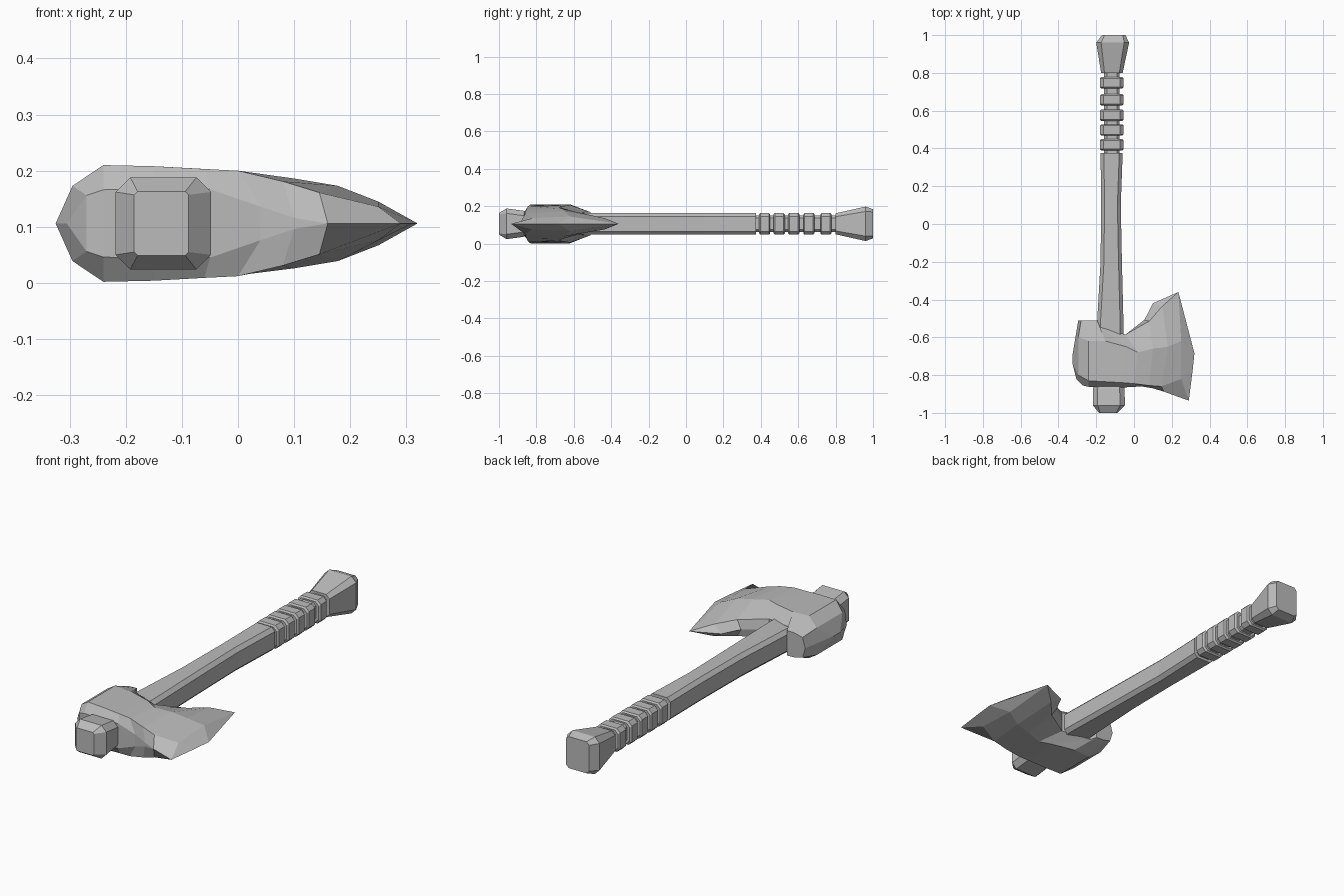
import bpy
import bmesh

MID_Z = 0.106  # height of the plane of symmetry

default_cube = bpy.data.objects.get("Cube")
if default_cube:
    bpy.data.objects.remove(default_cube, do_unlink=True)

grey = bpy.data.materials.new("plain grey")
grey.use_nodes = True
colour = (0.5, 0.5, 0.5, 1)
grey.diffuse_color = colour
grey.node_tree.nodes["Principled BSDF"].inputs["Base Color"].default_value = colour


def loft(name, rings, cap=True):
    """Join rings of equal point count into one flat-shaded object."""
    bm = bmesh.new()
    loops = [[bm.verts.new(point) for point in ring] for ring in rings]
    count = len(loops[0])
    for first, second in zip(loops, loops[1:]):
        for i in range(count):
            j = (i + 1) % count
            bm.faces.new((first[i], first[j], second[j], second[i]))
    if cap:
        bm.faces.new(loops[0])
        bm.faces.new(loops[-1])
    bmesh.ops.remove_doubles(bm, verts=bm.verts, dist=0.0005)
    bmesh.ops.recalc_face_normals(bm, faces=bm.faces)
    mesh = bpy.data.meshes.new(name)
    bm.to_mesh(mesh)
    bm.free()
    mesh.materials.append(grey)
    obj = bpy.data.objects.new(name, mesh)
    bpy.context.collection.objects.link(obj)
    return obj


def chamfered_ring(y, left, right, half_height, chamfer):
    """Rectangle with cut corners, standing across the handle axis."""
    centre, w, h = (left + right) / 2, (right - left) / 2, half_height
    corners = [(w, h - chamfer), (w - chamfer, h), (chamfer - w, h), (-w, h - chamfer)]
    corners += [(-x, -z) for x, z in corners]
    return [(centre + x, y, MID_Z + z) for x, z in corners]


def handle_part(name, stations):
    return loft(name, [chamfered_ring(*station) for station in stations])


# Long shaft, slightly waisted and passing through the head
handle_part("shaft", [
    (-0.88, -0.2, -0.06, 0.058, 0.018),
    (-0.55, -0.197, -0.055, 0.058, 0.018),
    (-0.2, -0.177, -0.064, 0.058, 0.018),
    (0.1, -0.174, -0.07, 0.058, 0.018),
    (0.375, -0.177, -0.06, 0.058, 0.018),
])

# Butt of the handle in front of the head
handle_part("handle_top", [
    (-0.84, -0.2, -0.06, 0.06, 0.02),
    (-0.87, -0.218, -0.05, 0.07, 0.026),
    (-0.96, -0.218, -0.048, 0.082, 0.026),
    (-1, -0.185, -0.088, 0.057, 0.006),
])

# Grip: thin core with five raised bands
handle_part("grip_core", [(y, -0.158, -0.077, 0.045, 0.014) for y in (0.36, 0.82)])
for number, y in enumerate((0.42, 0.498, 0.576, 0.657, 0.748)):
    profile = [(-0.03, 0.007), (-0.023, 0), (0.023, 0), (0.03, 0.007)]
    handle_part(f"grip_band_{number + 1}", [
        (y + dy, -0.18 + inset, -0.055 - inset, 0.058 - inset, 0.018)
        for dy, inset in profile])

# Flared pommel
handle_part("pommel", [
    (0.8, -0.174, -0.06, 0.056, 0.018),
    (0.96, -0.2, -0.026, 0.092, 0.026),
    (1, -0.17, -0.045, 0.078, 0.014),
])

# Axe head sections from poll to cutting edge: front edge, front crest,
# back crest, back edge as (x, y, half thickness), then the notch bevel
sections = [
    ((-.305, -.82, 0), (-.325, -.74, 0), (-.325, -.69, 0), (-.295, -.51, 0), 0),
    ((-.27, -.855, .05), (-.295, -.8, .067), (-.295, -.6, .067), (-.28, -.51, .05), 0),
    ((-.24, -.862, .06), (-.24, -.83, .104), (-.24, -.62, .104), (-.24, -.51, .06), 0),
    ((-.15, -.865, .062), (-.15, -.835, .102), (-.15, -.62, .1), (-.195, -.51, .062), 0),
    ((-.05, -.865, .061), (-.06, -.84, .097), (-.04, -.65, .096), (-.185, -.545, .062), 0),
    ((.04, -.86, .03), (0, -.845, .094), (.02, -.68, .09), (-.045, -.585, .05), 0),
    ((.1, -.87, .01), (.08, -.855, .075), (.1, -.66, .08), (.08, -.515, .04), .025),
    ((.16, -.888, 0), (.145, -.86, .055), (.178, -.65, .067), (.15, -.435, .03), .05),
    ((.29, -.935, 0), (.25, -.82, .03), (.25, -.62, .039), (.235, -.36, 0), 0),
    ((.29, -.935, 0), (.31, -.78, 0), (.32, -.685, 0), (.235, -.36, 0), 0),
]
head_rings = []
for *points, bevel in sections:
    back_x, back_y, _ = points[-1]
    upper = [(x, y, MID_Z + h) for x, y, h in points]
    lower = [(x, y, MID_Z - h) for x, y, h in reversed(points)]
    notch = (back_x - bevel, back_y + bevel * 0.3, MID_Z)
    head_rings.append(upper + [notch] + lower)
loft("axe_head", head_rings, cap=False)
